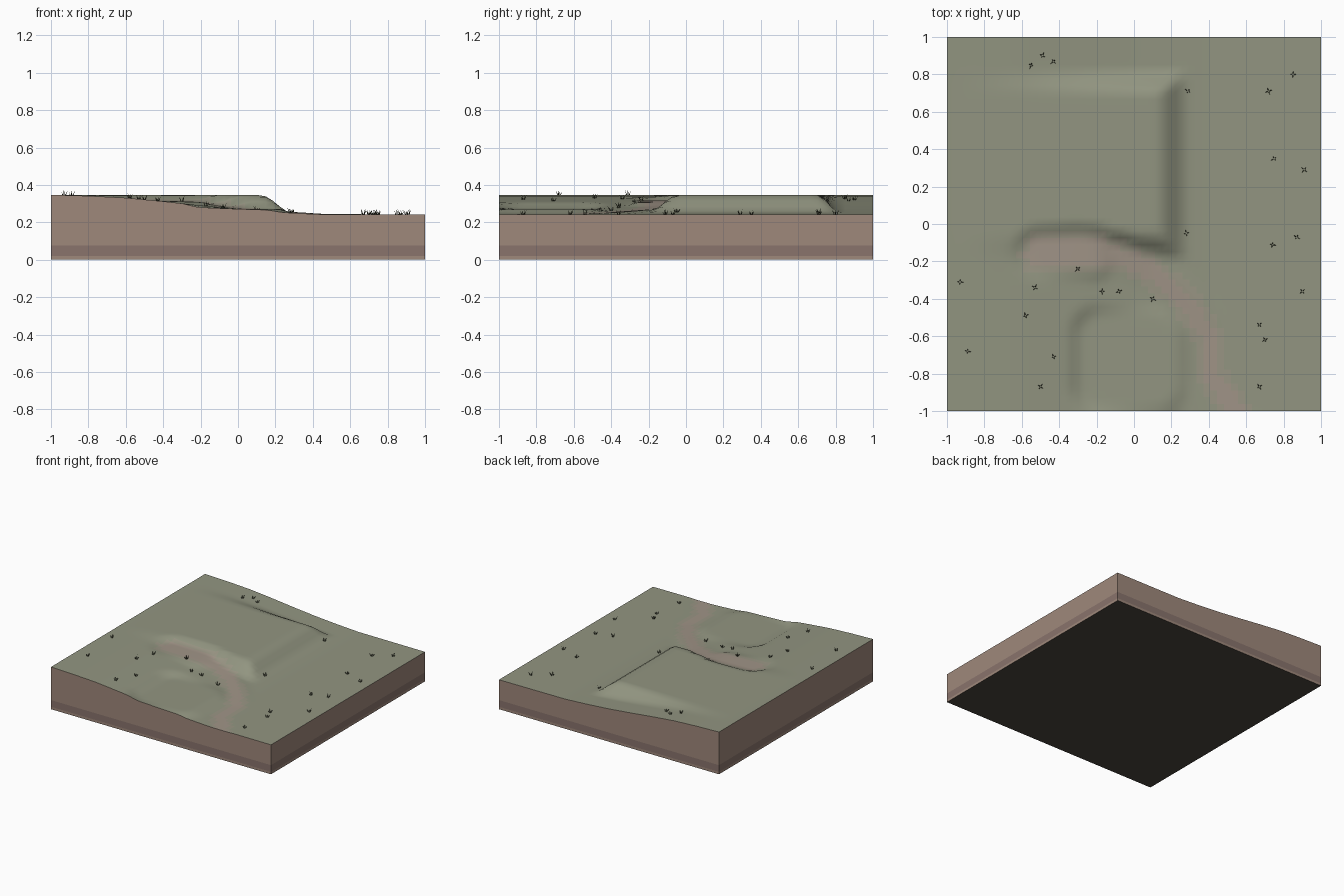
import bpy, bmesh, math, random
from mathutils import Vector

if "Cube" in bpy.data.objects:
    bpy.data.objects.remove(bpy.data.objects["Cube"])

random.seed(4)
N = 54  # terrain cells per side


def material(name, rgb):
    m = bpy.data.materials.new(name)
    m.diffuse_color = (*[(c / 255) ** 2.2 for c in rgb], 1)
    m.use_nodes = True
    m.node_tree.nodes["Principled BSDF"].inputs["Base Color"].default_value = m.diffuse_color
    return m


def smooth(t):
    t = min(1, max(0, t))
    return t * t * (3 - 2 * t)


# natural hillside profile along x
HILL = [(-1, .347), (-.8, .341), (-.6, .331), (-.4, .312), (-.2, .29),
        (0, .27), (.2, .255), (.4, .244), (1, .242)]
# track centre line climbing to the hollow
TRACK = [Vector(p) for p in [(-.5, -.16, .317), (-.3, -.15, .312), (-.2, -.16, .309),
         (-.1, -.16, .287), (.08, -.24, .268), (.28, -.42, .254), (.4, -.6, .245),
         (.41, -.8, .243), (.55, -1.0, .241)]]


def hill(x):
    for (a, za), (b, zb) in zip(HILL, HILL[1:]):
        if x <= b:
            return za + (zb - za) * (x - a) / (b - a)
    return HILL[-1][1]


def track(x, y):
    """Distance to the track and the track's height there."""
    best = (9, 0)
    for a, b in zip(TRACK, TRACK[1:]):
        d = (b - a).to_2d()
        p = Vector((x, y))
        t = min(1, max(0, (p - a.to_2d()).dot(d) / d.length_squared))
        q = a.lerp(b, t)
        best = min(best, ((p - q.to_2d()).length, q.z))
    return best


def half_width(x):
    return .055 + .035 * smooth((-.1 - x) / .1)


def height(x, y):
    z = hill(x)
    # large raised platform
    k = max((x - .12) / .17, (y - .70) / .12, (-.04 - y) / .16, 0)
    z = max(z, .345) + (z - max(z, .345)) * smooth(k) if k < 1 else z
    # small levelled pad cut into the slope
    qx, qy = max(abs(x + .03) - .15, 0), max(abs(y + .73) - .14, 0)
    k = 1 - smooth((math.hypot(qx, qy) - .09) / .09)
    z += (.272 - z) * k
    # track and hollow
    d, tz = track(x, y)
    k = 1 - smooth((d - half_width(x)) / .07)
    return z + (tz - z) * k


# ground block
names = [("grass", (145, 148, 128)), ("track", (159, 147, 134)), ("track_edge", (152, 148, 131)),
         ("soil", (157, 135, 122)), ("dark_soil", (136, 115, 108)), ("underside", (75, 70, 64))]
bm = bmesh.new()
bmesh.ops.create_grid(bm, x_segments=N, y_segments=N, size=1)
for v in bm.verts:
    v.co.z = height(v.co.x, v.co.y)
for f in bm.faces:
    c = f.calc_center_median()
    e = track(c.x, c.y)[0] - half_width(c.x)
    f.material_index = 1 if e < -.01 else 2 if e < .025 else 0

# soil layers down the sides
edges = [e for e in bm.edges if e.is_boundary]
for z, mat in [(.075, 3), (.02, 4), (0, 3)]:
    geom = bmesh.ops.extrude_edge_only(bm, edges=edges)["geom"]
    for g in geom:
        if isinstance(g, bmesh.types.BMVert):
            g.co.z = z
        elif isinstance(g, bmesh.types.BMFace):
            g.material_index = mat
    edges = [g for g in geom if isinstance(g, bmesh.types.BMEdge) and g.is_boundary]
    edges = [e for e in edges if all(abs(v.co.z - z) < 1e-6 for v in e.verts)]
for f in bmesh.ops.contextual_create(bm, geom=edges)["faces"]:
    f.material_index = 5
bmesh.ops.recalc_face_normals(bm, faces=bm.faces)
mesh = bpy.data.meshes.new("ground_block")
bm.to_mesh(mesh)
bm.free()
for n in names:
    mesh.materials.append(material(*n))
ground = bpy.data.objects.new("ground_block", mesh)
bpy.context.collection.objects.link(ground)
bpy.context.view_layer.objects.active = ground
ground.select_set(True)
bpy.ops.object.shade_smooth_by_angle(angle=math.radians(40))

# grass tufts: four thin leaning blades each
SPOTS = [(-.93, -.31), (-.89, -.68), (-.58, -.49), (-.53, -.34), (-.5, -.87), (-.43, -.71),
         (-.17, -.36), (-.08, -.36), (.1, -.4), (.28, -.05), (-.55, .85), (-.43, .87),
         (-.49, .9), (.29, .71), (.75, .35), (.72, .71), (.85, .8), (.91, .29), (.74, -.11),
         (.87, -.07), (.67, -.54), (.7, -.62), (.9, -.36), (.67, -.87), (-.3, -.24)]
bm = bmesh.new()
for x, y in SPOTS:
    base = Vector((x, y, height(x, y) - .003))
    turn = random.uniform(0, 6.28)
    for i in range(4):
        a = turn + i * math.pi / 2
        out = Vector((math.cos(a), math.sin(a), 0))
        tip = base + out * random.uniform(.012, .022) + Vector((0, 0, random.uniform(.02, .032)))
        ring = []
        for j in range(3):
            b = a + j * math.tau / 3
            ring.append(bm.verts.new(base + out * .005 + Vector((math.cos(b), math.sin(b), 0)) * .004))
        top = bm.verts.new(tip)
        bm.faces.new(ring[::-1])
        for j in range(3):
            bm.faces.new((ring[j], ring[(j + 1) % 3], top))
mesh = bpy.data.meshes.new("grass_tufts")
bm.to_mesh(mesh)
bm.free()
mesh.materials.append(material("tuft", (72, 76, 58)))
bpy.context.collection.objects.link(bpy.data.objects.new("grass_tufts", mesh))
